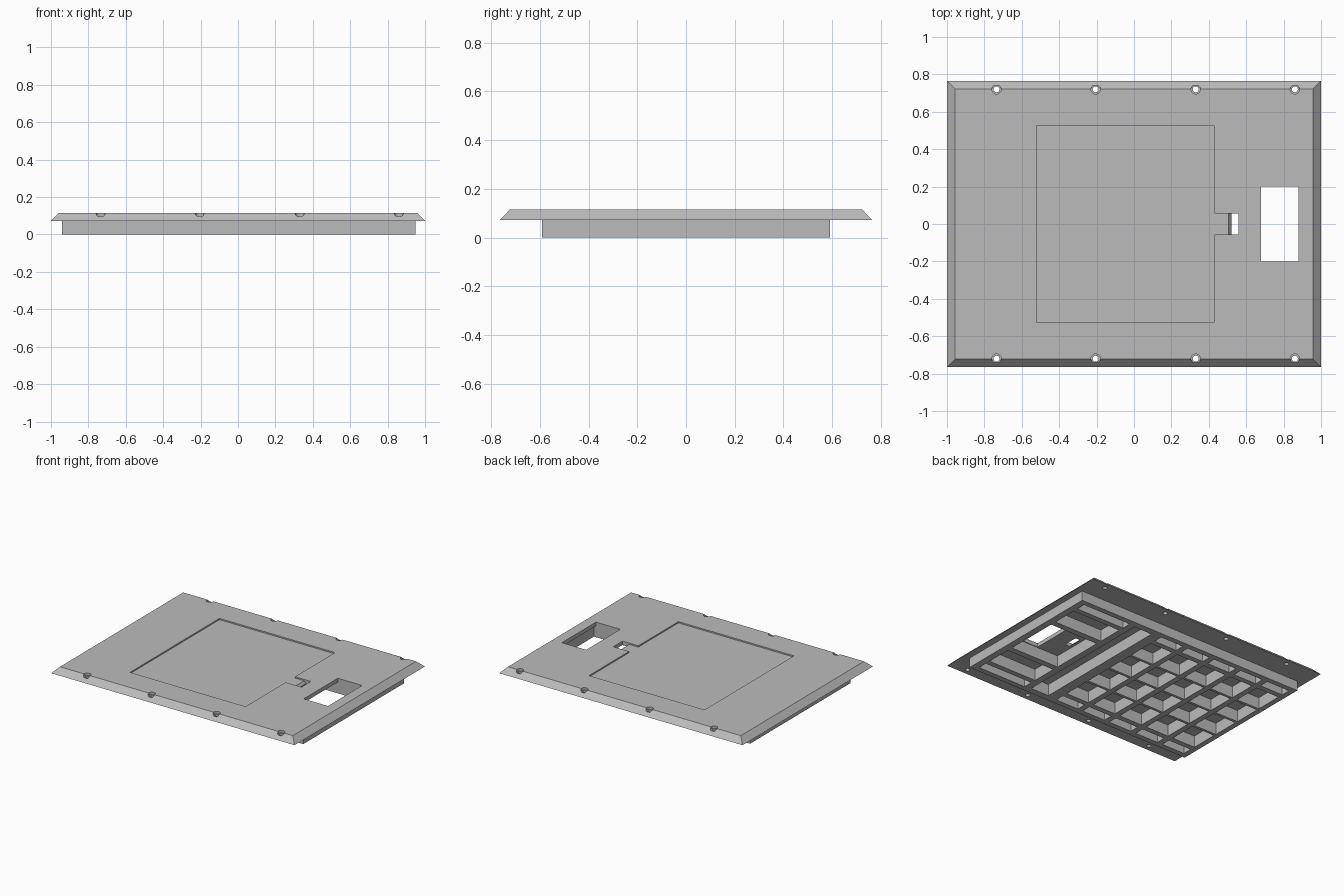
import bpy, bmesh
from mathutils import Matrix, Vector

cube = bpy.data.objects.get("Cube")
if cube:
    bpy.data.objects.remove(cube, do_unlink=True)

grey = bpy.data.materials.new("plain_grey")
grey.use_nodes = True
COLOUR = (0.5, 0.5, 0.5, 1)
grey.diffuse_color = COLOUR
grey.node_tree.nodes["Principled BSDF"].inputs["Base Color"].default_value = COLOUR


def finish(name, bm):
    bmesh.ops.recalc_face_normals(bm, faces=bm.faces)
    mesh = bpy.data.meshes.new(name)
    bm.to_mesh(mesh)
    bm.free()
    mesh.materials.append(grey)
    obj = bpy.data.objects.new(name, mesh)
    bpy.context.collection.objects.link(obj)
    return obj


def add_box(bm, x0, x1, y0, y1, z0, z1):
    size = Vector((x1 - x0, y1 - y0, z1 - z0))
    mid = Vector((x0 + x1, y0 + y1, z0 + z1)) / 2
    return bmesh.ops.create_cube(
        bm, size=1, matrix=Matrix.Translation(mid) @ Matrix.Diagonal(size).to_4x4())["verts"]


def add_cone(bm, x, y, z0, z1, radius):
    bmesh.ops.create_cone(bm, cap_ends=True, segments=24, radius1=radius, radius2=radius,
                          depth=z1 - z0, matrix=Matrix.Translation((x, y, (z0 + z1) / 2)))


def add_prism(bm, points, direction):
    face = bm.faces.new([bm.verts.new(p) for p in points])
    copy = bmesh.ops.extrude_face_region(bm, geom=[face], use_keep_orig=True)["geom"]
    bmesh.ops.translate(bm, vec=direction,
                        verts=[v for v in copy if isinstance(v, bmesh.types.BMVert)])


def boolean(target, tool, operation):
    tool.hide_render = True
    mod = target.modifiers.new(tool.name, "BOOLEAN")
    mod.operation, mod.solver, mod.object = operation, "EXACT", tool
    bpy.context.view_layer.objects.active = target
    bpy.ops.object.modifier_apply(modifier=mod.name)
    bpy.data.objects.remove(tool, do_unlink=True)


TOP, UNDER, FLOOR = 0.115, 0.072, 0.086

# Bevelled cover plate
bm = bmesh.new()
for v in add_box(bm, -1, 1, -0.765, 0.765, UNDER, TOP):
    if v.co.z > 0.1:
        v.co.x *= 0.957
        v.co.y *= 0.945
plate = finish("cover_plate", bm)

# Block below the plate
bm = bmesh.new()
add_box(bm, -0.94, 0.95, -0.59, 0.59, 0, 0.1)
boolean(plate, finish("lower_block", bm), "UNION")

# Underside pockets, leaving a grid of ribs
bm = bmesh.new()
rows = [(-0.55, -0.48), (0.48, 0.55)] + [(-0.44 + 0.225 * i, -0.235 + 0.225 * i) for i in range(4)]
for y0, y1 in rows:
    for i in range(5):
        x0 = -0.9 + 0.233 * i
        add_box(bm, x0, x0 + 0.19, y0, y1, -0.1, FLOOR)
add_box(bm, 0.3, 0.45, -0.54, 0.54, -0.1, FLOOR)
add_box(bm, 0.5, 0.9, -0.205, 0.205, -0.1, FLOOR)
for y0, y1 in ((0.25, 0.44), (0.48, 0.55)):
    add_box(bm, 0.5, 0.9, y0, y1, -0.1, FLOOR)
    add_box(bm, 0.5, 0.9, -y1, -y0, -0.1, FLOOR)
boolean(plate, finish("rib_pockets", bm), "DIFFERENCE")

# Shallow panel recess with a tab on its right edge
bm = bmesh.new()
half = [(0.56, 0.055), (0.43, 0.055), (0.43, 0.525), (-0.52, 0.525)]
outline = half + [(x, -y) for x, y in reversed(half)]
add_prism(bm, [(x, y, 0.105) for x, y in outline], (0, 0, 0.1))
boolean(plate, finish("panel_recess", bm), "DIFFERENCE")

# Sloped latch slot and through window
bm = bmesh.new()
slot = [(0.505, 0.2), (0.505, 0.105), (0.525, 0.08), (0.525, 0.05), (0.56, 0.05), (0.56, 0.2)]
add_prism(bm, [(x, -0.055, z) for x, z in slot], (0, 0.11, 0))
add_box(bm, 0.68, 0.88, -0.2, 0.2, -0.1, 0.2)
boolean(plate, finish("slot_and_window", bm), "DIFFERENCE")

# Screw holes along both long edges, with counterbores
shafts, bores = bmesh.new(), bmesh.new()
for x in (-0.735, -0.205, 0.33, 0.86):
    for y in (-0.72, 0.72):
        add_cone(shafts, x, y, 0, 0.2, 0.016)
        add_cone(bores, x, y, 0.097, 0.2, 0.025)
boolean(plate, finish("screw_shafts", shafts), "DIFFERENCE")
boolean(plate, finish("screw_counterbores", bores), "DIFFERENCE")
